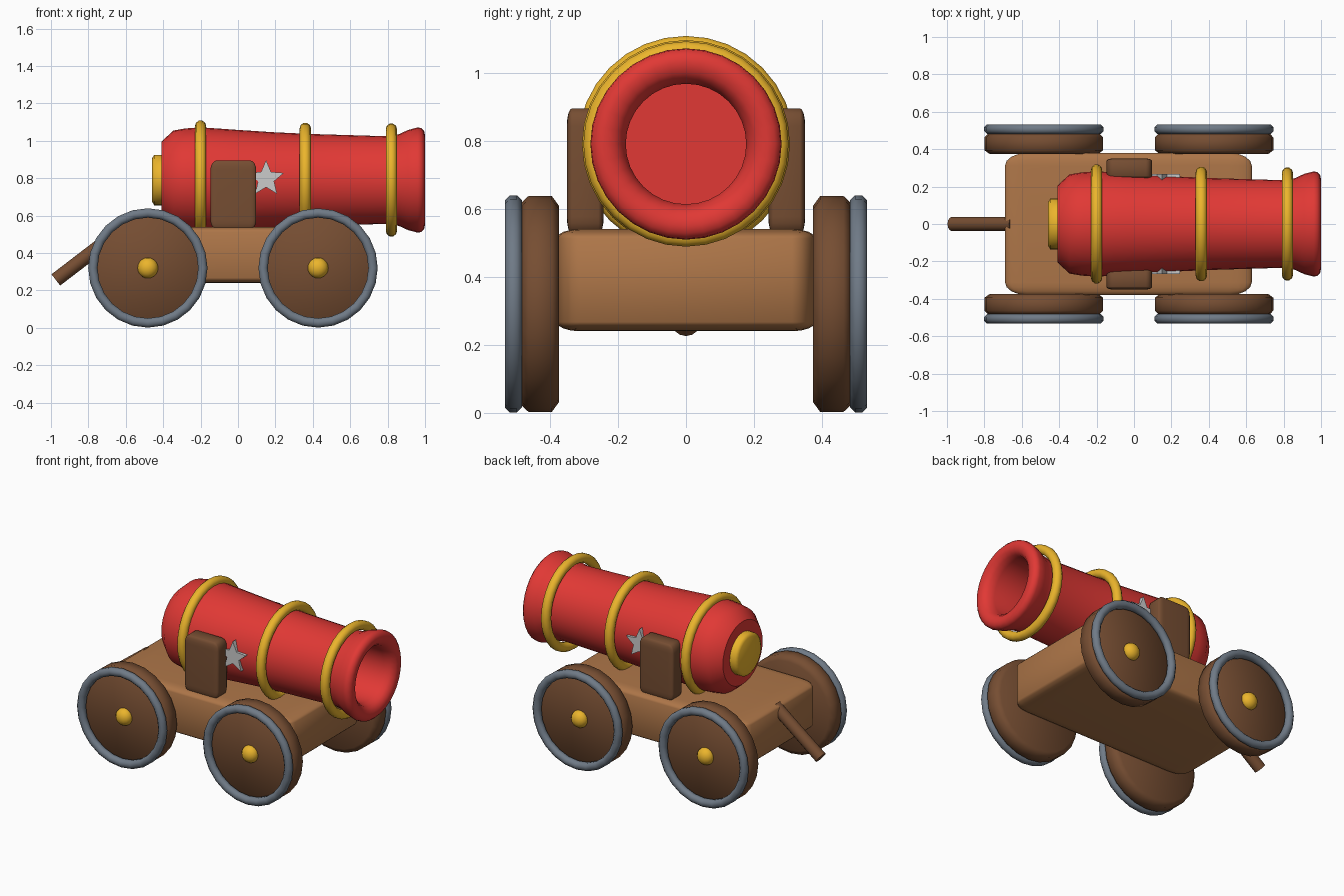
import bpy, bmesh
from math import sin, cos, pi, radians, atan2
from mathutils import Vector, Matrix

if "Cube" in bpy.data.objects:
    bpy.data.objects.remove(bpy.data.objects["Cube"])


def material(name, rgb):
    m = bpy.data.materials.new(name)
    m.diffuse_color = (*rgb, 1)
    m.use_nodes = True
    m.node_tree.nodes["Principled BSDF"].inputs["Base Color"].default_value = m.diffuse_color
    return m


RED = material("red_paint", (0.75, 0.04, 0.035))
TAN = material("light_wood", (0.42, 0.18, 0.065))
BROWN = material("dark_wood", (0.18, 0.075, 0.032))
GOLD = material("gold", (0.83, 0.46, 0.025))
STEEL = material("steel", (0.16, 0.195, 0.24))


def finish(name, bm, mat=None, angle=35):
    bmesh.ops.recalc_face_normals(bm, faces=bm.faces)
    me = bpy.data.meshes.new(name)
    bm.to_mesh(me)
    bm.free()
    ob = bpy.data.objects.new(name, me)
    bpy.context.collection.objects.link(ob)
    if mat:
        me.materials.append(mat)
    bpy.ops.object.select_all(action='DESELECT')
    ob.select_set(True)
    bpy.context.view_layer.objects.active = ob
    bpy.ops.object.shade_smooth_by_angle(angle=radians(angle))
    return ob


def box(name, centre, size, mat, bevel):
    # bevelled as a unit cube, so the rounding stretches with the box
    bm = bmesh.new()
    bmesh.ops.create_cube(bm, size=1)
    bmesh.ops.bevel(bm, geom=bm.edges[:], offset=bevel, segments=4,
                    profile=0.5, affect='EDGES')
    bmesh.ops.scale(bm, vec=size, verts=bm.verts)
    bmesh.ops.translate(bm, vec=centre, verts=bm.verts)
    return finish(name, bm, mat, 60)


def lathe(name, profile, origin, axis, mat, sides=32, closed=False, angle=40):
    # revolve (distance along axis, radius) points around the axis
    bm = bmesh.new()
    rot = Vector((0, 0, 1)).rotation_difference(Vector(axis)).to_matrix()
    rings = []
    for d, r in profile:
        rings.append([bm.verts.new(Vector(origin) + rot @ Vector(
            (r * cos(2 * pi * i / sides), r * sin(2 * pi * i / sides), d)))
            for i in range(sides)])
    pairs = list(zip(rings, rings[1:]))
    if closed:
        pairs.append((rings[-1], rings[0]))
    else:
        bm.faces.new(rings[0])
        bm.faces.new(rings[-1])
    for a, b in pairs:
        for i in range(sides):
            j = (i + 1) % sides
            bm.faces.new((a[i], a[j], b[j], b[i]))
    return finish(name, bm, mat, angle)


def torus(name, major, minor, origin, axis, mat, sides=32, tube=10):
    prof = [(minor * sin(2 * pi * (k + 0.5) / tube),
             major + minor * cos(2 * pi * (k + 0.5) / tube)) for k in range(tube)]
    return lathe(name, prof, origin, axis, mat, sides, True, 80)


# carriage body
box("carriage_body", (-0.03, 0, 0.39), (1.32, 0.76, 0.30), TAN, 0.09)

# barrel with flared lip and bore
AZ = 0.79
lathe("barrel", [(-0.41, 0.205), (-0.345, 0.265), (-0.28, 0.276), (-0.2, 0.282),
                 (0.0, 0.268), (0.2, 0.255), (0.4, 0.246), (0.8, 0.234),
                 (0.86, 0.245), (0.91, 0.268), (0.96, 0.281), (0.98, 0.278),
                 (0.995, 0.262), (1.0, 0.24), (0.993, 0.21), (0.97, 0.188),
                 (0.93, 0.177), (0.6, 0.177)], (0, 0, AZ), (1, 0, 0), RED)

# gold bands and breech cap
for i, (x, outer) in enumerate([(-0.2, 0.318), (0.36, 0.306), (0.82, 0.302)]):
    torus(f"barrel_band_{i + 1}", outer - 0.029, 0.03, (x, 0, AZ), (1, 0, 0), GOLD)
lathe("breech_cap", [(-0.46, 0.115), (-0.448, 0.135), (-0.4, 0.135)],
      (0, 0, AZ), (1, 0, 0), GOLD, angle=60)

for side, s in (("left", -1), ("right", 1)):
    # cheek brackets holding the barrel
    box(f"{side}_bracket", (-0.025, s * 0.296, 0.71), (0.245, 0.108, 0.37), BROWN, 0.14)

    # star badges
    bm = bmesh.new()
    pts = []
    for k in range(10):
        r, a = (0.1 if k % 2 == 0 else 0.045), pi / 2 + k * pi / 5
        pts.append(bm.verts.new((0.15 + r * cos(a), s * 0.225, 0.797 + r * sin(a))))
    face = bm.faces.new(pts)
    new = bmesh.ops.extrude_face_region(bm, geom=[face])["geom"]
    bmesh.ops.translate(bm, vec=(0, s * 0.043, 0),
                        verts=[v for v in new if isinstance(v, bmesh.types.BMVert)])
    finish(f"{side}_star", bm, None, 20)

    # wheels, steel tyres and hubs
    for end, x in (("rear", -0.482), ("front", 0.428)):
        o, ax = (x, 0, 0.32), (0, s, 0)
        lathe(f"{end}_{side}_wheel", [(0.373, 0.288), (0.394, 0.317),
                                      (0.463, 0.317), (0.483, 0.298)],
              o, ax, BROWN, 24, angle=60)
        torus(f"{end}_{side}_tyre", 0.294, 0.027, (x, s * 0.507, 0.32), ax, STEEL, 24, 8)
        bm = bmesh.new()
        bmesh.ops.create_uvsphere(bm, u_segments=16, v_segments=10, radius=0.055)
        bmesh.ops.scale(bm, vec=(1, 0.85, 1), verts=bm.verts)
        bmesh.ops.translate(bm, vec=(x, s * 0.484, 0.32), verts=bm.verts)
        finish(f"{end}_{side}_hub", bm, GOLD, 80)

# trail handle
low, high = Vector((-0.974, 0, 0.256)), Vector((-0.645, 0, 0.508))
lathe("trail_handle", [(0, 0.038), ((high - low).length, 0.038)],
      low, (high - low).normalized(), BROWN, 12)
